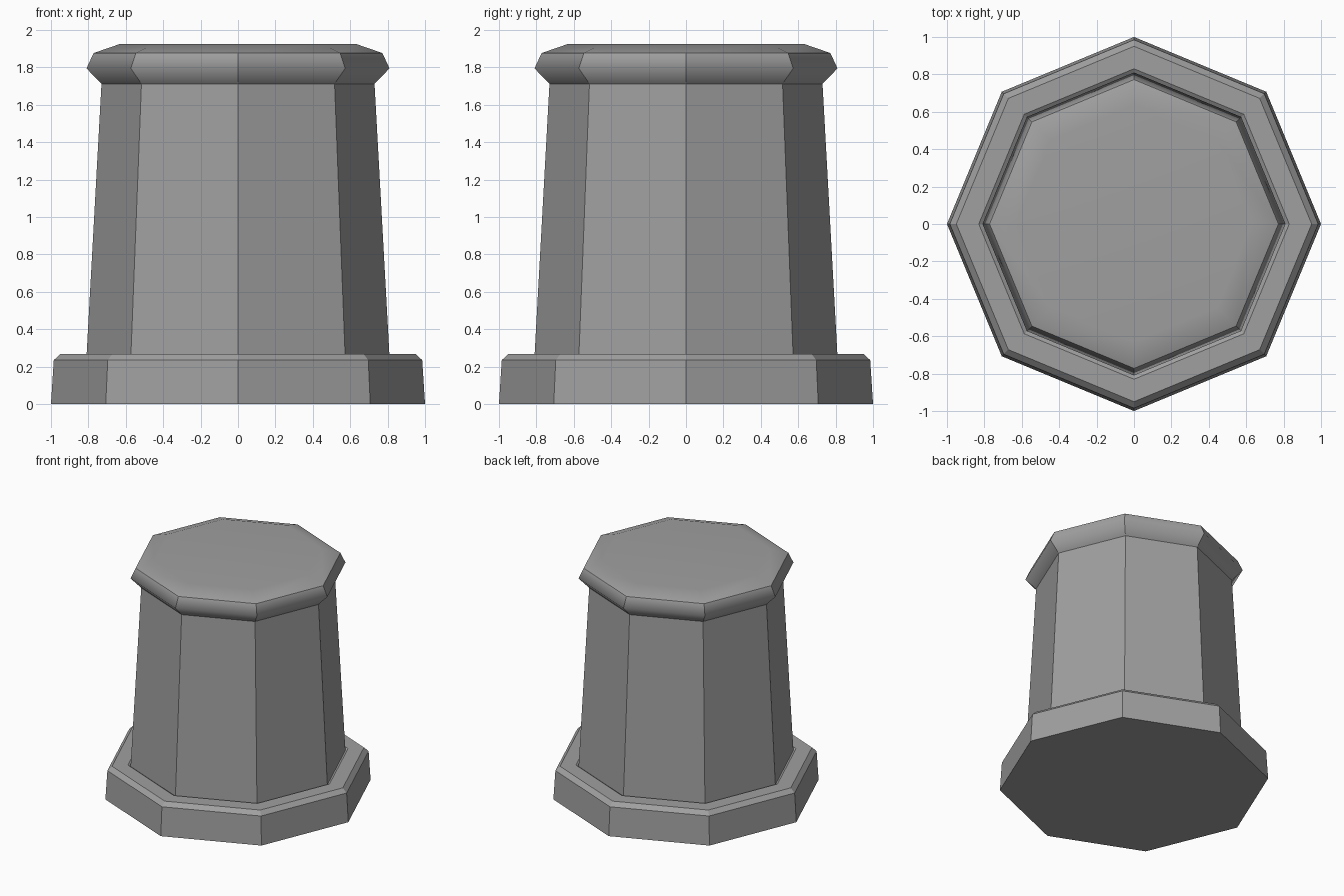
import bpy
import bmesh
from math import cos, sin, pi

SIDES = 8

# Remove the default object
cube = bpy.data.objects.get("Cube")
if cube:
    bpy.data.objects.remove(cube, do_unlink=True)

# Single stone colour
stone = bpy.data.materials.new("grey_stone")
stone.use_nodes = True
GREY = (0.35, 0.35, 0.35, 1.0)
stone.diffuse_color = GREY
stone.node_tree.nodes["Principled BSDF"].inputs["Base Color"].default_value = GREY


def octagon_part(name, profile, close_bottom=False, close_top=False, soft_rings=(), blended=()):
    """Sweep a (radius, height) profile round eight corners.
    soft_rings: profile points whose ring edges are smooth.
    blended: profile bands whose corner edges are smooth."""
    bm = bmesh.new()
    rings = [[bm.verts.new((r * cos(2 * pi * i / SIDES), r * sin(2 * pi * i / SIDES), z))
              for i in range(SIDES)] for r, z in profile]
    for low, high in zip(rings, rings[1:]):
        for i in range(SIDES):
            j = (i + 1) % SIDES
            bm.faces.new((low[i], low[j], high[j], high[i]))
    if close_bottom:
        bm.faces.new(rings[0][::-1])
    if close_top:
        bm.faces.new(rings[-1])

    # Crease every edge except the chosen rings and corners
    level = {v: k for k, ring in enumerate(rings) for v in ring}
    for edge in bm.edges:
        a, b = sorted(level[v] for v in edge.verts)
        edge.smooth = a in soft_rings if a == b else a in blended
    for face in bm.faces:
        face.smooth = True

    mesh = bpy.data.meshes.new(name)
    bm.to_mesh(mesh)
    bm.free()
    mesh.materials.append(stone)
    obj = bpy.data.objects.new(name, mesh)
    bpy.context.collection.objects.link(obj)
    return obj


# Plinth with a bevelled rim and a shallow groove round the shaft
octagon_part("plinth", [(1.0, 0), (0.985, 0.235), (0.95, 0.268), (0.83, 0.268), (0.81, 0.255)],
             close_bottom=True)

# Tapered shaft
octagon_part("shaft", [(0.81, 0.255), (0.73, 1.712)])

# Flared cap with a softly sloped top
cap = octagon_part("cap", [(0.73, 1.712), (0.81, 1.795), (0.772, 1.877), (0.63, 1.926)],
                   close_top=True, soft_rings=(1, 3), blended=(2,))
weighted = cap.modifiers.new("weighted_normals", 'WEIGHTED_NORMAL')
weighted.keep_sharp = True
